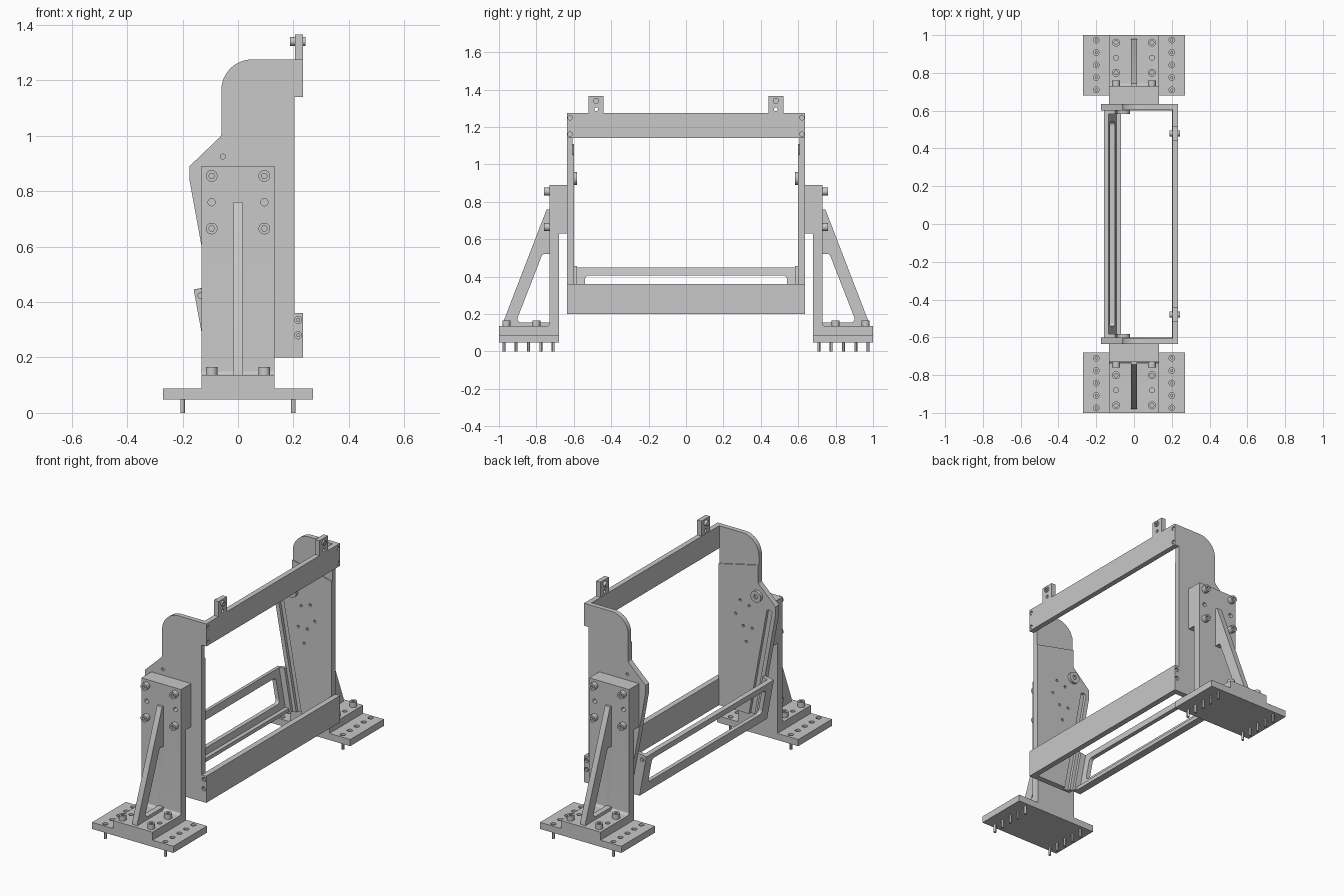
import bpy, bmesh, math
from mathutils import Vector

cube = bpy.data.objects.get("Cube")
if cube:
    bpy.data.objects.remove(cube, do_unlink=True)

grey = bpy.data.materials.new("machined grey")
grey.use_nodes = True
grey.diffuse_color = (0.58, 0.58, 0.58, 1)
grey.node_tree.nodes["Principled BSDF"].inputs["Base Color"].default_value = (0.58, 0.58, 0.58, 1)
parts = []


def finish(name, bm):
    bmesh.ops.recalc_face_normals(bm, faces=bm.faces)
    mesh = bpy.data.meshes.new(name)
    bm.to_mesh(mesh)
    bm.free()
    mesh.materials.append(grey)
    obj = bpy.data.objects.new(name, mesh)
    bpy.context.scene.collection.objects.link(obj)
    parts.append(obj)
    return obj


def place(axis, u, v, w):
    """Profile point (u, v) at depth w along the given axis."""
    return {"x": (w, u, v), "y": (u, w, v), "z": (u, v, w)}[axis]


def rounded(pts, radii):
    """Replace the corners listed in radii by arcs."""
    out = []
    for i, p in enumerate(pts):
        p = Vector(p)
        if i not in radii:
            out.append(p)
            continue
        a = (Vector(pts[i - 1]) - p).normalized()
        b = (Vector(pts[(i + 1) % len(pts)]) - p).normalized()
        half, r = a.angle(b) / 2, radii[i]
        c = p + (a + b).normalized() * r / math.sin(half)
        t = r / math.tan(half)
        start, end = p + a * t - c, p + b * t - c
        for k in range(11):
            mix = start * (1 - k / 10) + end * (k / 10)
            out.append(c + mix.normalized() * r)
    return out


def prism(name, axis, pts, lo, hi, radii={}):
    bm = bmesh.new()
    pts = rounded(pts, radii)
    low = [bm.verts.new(place(axis, u, v, lo)) for u, v in pts]
    high = [bm.verts.new(place(axis, u, v, hi)) for u, v in pts]
    bm.faces.new(low)
    bm.faces.new(high)
    for i in range(len(pts)):
        bm.faces.new((low[i - 1], low[i], high[i], high[i - 1]))
    return finish(name, bm)


def box(name, x, y, z):
    return prism(name, "z", [(x[0], y[0]), (x[1], y[0]), (x[1], y[1]), (x[0], y[1])], *z)


def discs(name, axis, centres, r, lo, hi, sides=20):
    """Several equal cylinders in one object."""
    bm = bmesh.new()
    for u, v in centres:
        rings = [[bm.verts.new(place(axis, u + r * math.cos(k * math.tau / sides),
                                     v + r * math.sin(k * math.tau / sides), w))
                  for k in range(sides)] for w in (lo, hi)]
        for ring in rings:
            bm.faces.new(ring)
        for k in range(sides):
            bm.faces.new((rings[0][k - 1], rings[0][k], rings[1][k], rings[1][k - 1]))
    return finish(name, bm)


def cut(target, cutter):
    mod = target.modifiers.new("cut", "BOOLEAN")
    mod.operation, mod.solver, mod.object = "DIFFERENCE", "EXACT", cutter
    bpy.context.view_layer.update()
    bpy.context.view_layer.objects.active = target
    bpy.ops.object.modifier_apply(modifier=mod.name)
    parts.remove(cutter)
    bpy.data.objects.remove(cutter, do_unlink=True)


def bolts(name, axis, centres, seat, top):
    """Cap screws with hexagonal sockets."""
    heads = discs(name, axis, centres, 0.021, seat, top)
    cut(heads, discs("sockets", axis, centres, 0.011, (seat + top) / 2, top * 1.1, 6))


def edge_x(z):
    """Sloping rear edge of the side plates."""
    return -0.175 + (0.84 - z) * 0.182


def slanted(d0, d1, z0, z1):
    return [(edge_x(z0) + d0, z0), (edge_x(z0) + d1, z0),
            (edge_x(z1) + d1, z1), (edge_x(z1) + d0, z1)]


for s, side in ((-1, "front"), (1, "back")):
    # Base plate with screws and pins
    base = box(side + "_base_plate", (-0.27, 0.27), (s * 0.68, s * 1.0), (0.048, 0.088))
    rows = [(x, s * (0.71 + 0.066 * k)) for x in (-0.2, 0.2) for k in range(5)]
    cut(base, discs("holes", "z", rows, 0.015, 0.072, 0.2))
    discs(side + "_base_pins", "z", rows, 0.008, 0.0, 0.08, 12)

    # Angle bracket with foot, upright and spacer pad
    bracket = prism(side + "_bracket", "x",
                    [(s * 0.68, 0.088), (s * 1.0, 0.088), (s * 1.0, 0.136), (s * 0.73, 0.136),
                     (s * 0.73, 0.89), (s * 0.635, 0.89), (s * 0.635, 0.63), (s * 0.68, 0.63)],
                    -0.132, 0.132, {3: 0.015})
    cut(bracket, discs("holes", "z", [(x, s * 0.88) for x in (-0.095, 0.095)], 0.013, 0.11, 0.2))
    cut(bracket, discs("holes", "y", [(x, 0.76) for x in (-0.095, 0.095)], 0.013, s * 0.7, s * 0.8))
    bolts(side + "_foot_bolts", "z", [(x, s * y) for x in (-0.095, 0.095) for y in (0.8, 0.96)],
          0.13, 0.166)
    bolts(side + "_upright_bolts", "y", [(x, z) for x in (-0.095, 0.095) for z in (0.665, 0.855)],
          s * 0.725, s * 0.76)

    # Gusset with a rounded opening
    gusset = prism(side + "_gusset", "x",
                   [(s * 0.725, 0.13), (s * 0.98, 0.13), (s * 0.98, 0.15), (s * 0.745, 0.76),
                    (s * 0.725, 0.76)], -0.017, 0.017)
    cut(gusset, prism("opening", "x",
                      [(s * 0.73, 0.155), (s * 0.91, 0.155), (s * 0.768, 0.52), (s * 0.73, 0.52)],
                      -0.1, 0.1, {1: 0.02, 2: 0.012}))

    # Side plate: outer skin, inner panel, edge strip and thinner head
    skin = prism(side + "_side_plate", "y",
                 [(0.203, 0.2), (0.203, 1.275), (-0.06, 1.275), (-0.06, 1.0), (-0.175, 0.89),
                  (-0.175, 0.84), (edge_x(0.2), 0.2)], s * 0.618, s * 0.635, {2: 0.11, 3: 0.02})
    cut(skin, discs("hole", "y", [(-0.055, 0.925)], 0.009, s * 0.625, s * 0.65))
    panel = prism(side + "_inner_panel", "y",
                  [(0.203, 0.2), (0.203, 1.05), (-0.06, 1.11), (-0.06, 1.0), (-0.175, 0.89),
                   (-0.175, 0.84), (edge_x(0.2), 0.2)], s * 0.6, s * 0.619, {3: 0.02})
    cut(panel, prism("groove", "y", slanted(0.025, 0.06, 0.1, 0.86), s * 0.5, s * 0.618,
                     {2: 0.015, 3: 0.015}))
    cut(panel, discs("holes", "y", [(0.0, 0.85), (0.06, 0.87), (-0.02, 0.72), (0.04, 0.72),
                                    (0.09, 0.78), (0.02, 0.63)], 0.008, s * 0.59, s * 0.612, 12))
    prism(side + "_plate_head", "y",
          [(0.203, 1.05), (0.203, 1.275), (-0.06, 1.275), (-0.06, 1.11)],
          s * 0.606, s * 0.619, {2: 0.11})
    knob = discs(side + "_pivot_knob", "y", [(-0.055, 0.925)], 0.034, s * 0.583, s * 0.61, 32)
    cut(knob, discs("socket", "y", [(-0.055, 0.925)], 0.014, s * 0.57, s * 0.592, 6))

    # End flange of the sloping frame
    prism(side + "_frame_flange", "y",
          [(-0.16, 0.445), (-0.1, 0.456), (-0.055, 0.2), (-0.115, 0.2)], s * 0.583, s * 0.606)
    discs(side + "_flange_screw", "y", [(-0.135, 0.423)], 0.011, s * 0.59, s * 0.615)

    # Lifting lug with cross pin
    lug = box(side + "_lifting_lug", (0.205, 0.234), (s * 0.44, s * 0.52), (1.27, 1.365))
    cut(lug, discs("hole", "x", [(s * 0.48, 1.295)], 0.01, 0.1, 0.3))
    pin = discs(side + "_lug_pin", "x", [(s * 0.48, 1.34)], 0.016, 0.188, 0.243)
    cut(pin, discs("bore", "x", [(s * 0.48, 1.34)], 0.008, 0.235, 0.3, 12))

# Long rails joining the side plates
ends = (-0.635, 0.635)
top_rail = box("top_rail", (0.203, 0.234), ends, (1.14, 1.275))
spots = [(y, z) for y in (-0.62, 0.62) for z in (1.162, 1.25)]
cut(top_rail, discs("holes", "x", spots, 0.012, 0.222, 0.3))
discs("top_rail_screws", "x", spots, 0.008, 0.21, 0.23, 6)
bottom_rail = box("bottom_rail", (0.2, 0.234), ends, (0.2, 0.36))
spots = [(0.217, z) for z in (0.28, 0.335)]
for s in (-1, 1):
    cut(bottom_rail, discs("holes", "y", spots, 0.013, s * 0.62, s * 0.7))
    discs("bottom_rail_screws", "y", spots, 0.008, s * 0.6, s * 0.63, 6)

# Sloping frame with a long rounded slot and a lower shelf
frame = prism("sloping_frame", "y",
              [(-0.16, 0.445), (-0.135, 0.45), (-0.09, 0.2), (-0.115, 0.2)], -0.59, 0.59)
cut(frame, prism("slot", "x", [(-0.54, 0.26), (0.54, 0.26), (0.54, 0.407), (-0.54, 0.407)],
                 -0.3, 0.1, {k: 0.02 for k in range(4)}))
box("frame_shelf", (-0.112, -0.07), (-0.585, 0.585), (0.2, 0.222))

# Smooth the round walls and keep edges crisp
bpy.ops.object.select_all(action="DESELECT")
for obj in parts:
    obj.select_set(True)
bpy.context.view_layer.objects.active = parts[0]
bpy.ops.object.shade_smooth_by_angle(angle=math.radians(30))
